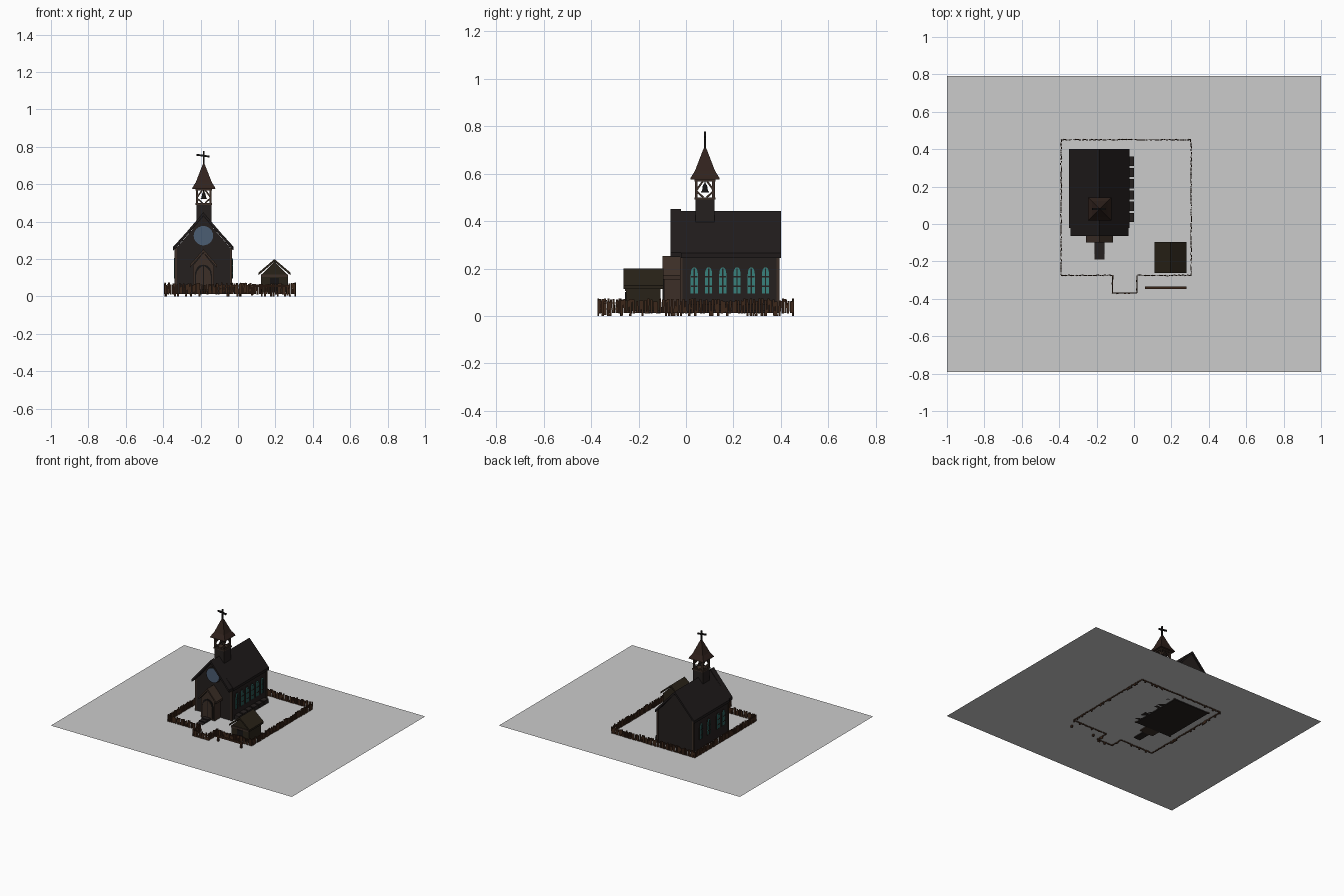
import bpy, bmesh, math, random
from mathutils import Matrix, Vector

if "Cube" in bpy.data.objects:
    bpy.data.objects.remove(bpy.data.objects["Cube"])
random.seed(4)

def mat(name, r, g, b):
    m = bpy.data.materials.new(name)
    m.diffuse_color = (r, g, b, 1)
    m.use_nodes = True
    m.node_tree.nodes["Principled BSDF"].inputs["Base Color"].default_value = m.diffuse_color
    return m

WALL = mat("dark_wall", .018, .014, .013)
ROOF = mat("dark_roof", .014, .011, .011)
BROWN = mat("brown_wood", .045, .028, .02)
TILE = mat("spire_tile", .03, .016, .012)
SHED = mat("shed_wood", .022, .016, .009)
FENCE = mat("fence_wood", .045, .02, .01)
GLASS = mat("teal_glass", .04, .22, .2)
ROSE = mat("blue_glass", .07, .11, .17)
BLACK = mat("iron", .008, .007, .007)

def finish(name, bm, m=None):
    bmesh.ops.recalc_face_normals(bm, faces=bm.faces)
    me = bpy.data.meshes.new(name)
    bm.to_mesh(me)
    bm.free()
    ob = bpy.data.objects.new(name, me)
    bpy.context.collection.objects.link(ob)
    if m:
        me.materials.append(m)
    return ob

def add_box(bm, x0, x1, y0, y1, z0, z1):
    mx = Matrix.Translation(((x0+x1)/2, (y0+y1)/2, (z0+z1)/2)) @ Matrix.Diagonal((x1-x0, y1-y0, z1-z0, 1))
    bmesh.ops.create_cube(bm, size=1, matrix=mx)

def box(name, m, *dims):
    bm = bmesh.new()
    add_box(bm, *dims)
    return finish(name, bm, m)

def add_prism(bm, prof, a, b, axis='y'):
    """Extrude a (u, z) outline from a to b along the axis."""
    f = (lambda u, t, z: (u, t, z)) if axis == 'y' else (lambda u, t, z: (t, u, z))
    A = [bm.verts.new(f(u, a, z)) for u, z in prof]
    B = [bm.verts.new(f(u, b, z)) for u, z in prof]
    bm.faces.new(A)
    bm.faces.new(B[::-1])
    for i in range(len(prof)):
        j = (i+1) % len(prof)
        bm.faces.new((A[i], B[i], B[j], A[j]))

def prism(name, m, prof, a, b, axis='y'):
    bm = bmesh.new()
    add_prism(bm, prof, a, b, axis)
    return finish(name, bm, m)

def house(cx, hw, z0, ze, za):
    return [(cx-hw, z0), (cx+hw, z0), (cx+hw, ze), (cx, za), (cx-hw, ze)]

def vee(cx, hw, ze, za, t):
    return [(cx-hw, ze), (cx, za), (cx+hw, ze), (cx+hw, ze-t), (cx, za-t), (cx-hw, ze-t)]

def arch(cu, hw, z0, zs, zt, n=4):
    """Pointed arch outline."""
    side = [(hw*math.cos(k/n*math.pi/2)**.8, zs+(zt-zs)*math.sin(k/n*math.pi/2)) for k in range(n)]
    return [(cu-hw, z0), (cu+hw, z0)] + [(cu+u, z) for u, z in side] + [(cu, zt)] + \
           [(cu-u, z) for u, z in side[::-1]]

def beam(bm, p, q, w):
    p, q = Vector(p), Vector(q)
    d = q-p
    mx = Matrix.Translation((p+q)/2) @ d.to_track_quat('Z', 'Y').to_matrix().to_4x4() @ Matrix.Diagonal((w, w, d.length, 1))
    bmesh.ops.create_cube(bm, size=1, matrix=mx)

# ground sheet
bm = bmesh.new()
bmesh.ops.create_grid(bm, x_segments=1, y_segments=1, size=1,
                      matrix=Matrix.Translation((0, 0, .02)) @ Matrix.Diagonal((1, .79, 1, 1)))
finish("ground_sheet", bm)

# church hall
CX = -.185
prism("church_walls", WALL, house(CX, .148, .013, .255, .425), -.022, .39)
prism("church_roof", ROOF, vee(CX, .162, .265, .443, .02), -.022, .40)
prism("front_overhang", ROOF, vee(CX, .155, .268, .45, .02), -.065, -.022)
bm = bmesh.new()
for x in (CX-.148, CX+.148):
    for y in (-.02, .388):
        add_box(bm, x-.006, x+.006, y-.006, y+.006, .013, .26)
finish("corner_boards", bm, BROWN)

# round front window with ring
for name, m, r, y0, y1 in (("round_window", ROSE, .052, -.034, -.02), ("round_window_ring", WALL, .058, -.03, -.02)):
    prism(name, m, [(CX+r*math.cos(i*math.pi/12), .325+r*math.sin(i*math.pi/12)) for i in range(24)], y0, y1)

# side windows: glass, frame and bars
def window(y, side):
    x = CX + side*.148
    o = lambda d: x + side*d
    prism("window_frame", WALL, arch(y, .019, .09, .175, .212), o(0), o(.004), 'x')
    prism("window_glass", GLASS, arch(y, .015, .095, .175, .205), o(0), o(.008), 'x')
    bm = bmesh.new()
    a, b = sorted((o(0), o(.01)))
    add_box(bm, a, b, y-.003, y+.003, .095, .2)
    for z in (.125, .165):
        add_box(bm, a, b, y-.014, y+.014, z-.003, z+.003)
    finish("window_bars", bm, WALL)

for i in range(6):
    window(.035+.06*i, 1)
    box("planter_box", WALL, -.037, 0, .01+.06*i, .06+.06*i, .02, .05)
for y in (.035, .1, .21, .3):
    window(y, -1)

# porch with double door and steps
prism("porch_walls", BROWN, house(CX, .056, .013, .165, .235), -.092, -.02)
prism("porch_roof", BROWN, vee(CX, .072, .17, .252, .016), -.1, -.022)
prism("door_frame", BLACK, arch(CX, .046, .03, .11, .17), -.096, -.09)
for s in (-1, 1):
    prism("door_leaf", BROWN, [(CX+s*u, z) for u, z in ((.003, .03), (.04, .03), (.04, .11), (.034, .135), (.02, .152), (.003, .163))],
          -.099, -.094)
for i in range(3):
    box("step", WALL, CX-.026, CX+.026, -.19+.03*i, -.09, .013, .023+.007*i)

# bell tower
TX, TY = -.183, .08
box("tower_base", WALL, TX-.04, TX+.04, TY-.04, TY+.04, .36, .495)
box("tower_ledge", BROWN, TX-.045, TX+.045, TY-.045, TY+.045, .49, .5)
box("tower_top_plate", BROWN, TX-.045, TX+.045, TY-.045, TY+.045, .567, .58)
bm = bmesh.new()
c = [(TX+a*.036, TY+b*.036) for a, b in ((-1, -1), (1, -1), (1, 1), (-1, 1))]
for i in range(4):
    p, q = Vector(c[i]), Vector(c[(i+1) % 4])
    beam(bm, (*p, .495), (*p, .57), .011)
    for s, e in ((p, q), (q, p)):
        for z0, z1 in ((.53, .57), (.525, .5)):
            beam(bm, (*s, z0), (*s.lerp(e, .4), z1), .008)
finish("belfry_posts", bm, BROWN)

def rings(name, m, prof, n, cx, cy, rot=0):
    """Lathe an (r, z) profile with n sides."""
    bm = bmesh.new()
    R = [[bm.verts.new((cx+r*math.cos(rot+2*math.pi*i/n), cy+r*math.sin(rot+2*math.pi*i/n), z)) for i in range(n)]
         for r, z in prof]
    for a, b in zip(R, R[1:]):
        for i in range(n):
            j = (i+1) % n
            bm.faces.new((a[i], a[j], b[j], b[i]))
    bm.faces.new(R[0])
    bm.faces.new(R[-1])
    return finish(name, bm, m)

k = math.sqrt(2)
rings("spire", TILE, [(.062*k, .575), (.06*k, .583), (.042*k, .612), (.012*k, .69), (.006*k, .705)], 4, TX, TY, math.pi/4)
rings("bell", BLACK, [(.018, .52), (.012, .53), (.009, .55), (.003, .558), (.003, .57)], 12, TX, TY)
bm = bmesh.new()
add_box(bm, TX-.005, TX+.005, TY-.005, TY+.005, .69, .778)
beam(bm, (TX-.04, TY, .758), (TX+.03, TY, .748), .01)
finish("roof_cross", bm, BLACK)

# small shed
SX = .195
prism("shed_walls", SHED, house(SX, .072, .021, .115, .185), -.252, -.108)
prism("shed_roof", SHED, vee(SX, .085, .128, .2, .014), -.263, -.095)
box("shed_lintel", BROWN, SX-.072, SX+.072, -.258, -.25, .105, .118)
box("shed_door", BLACK, SX-.025, SX+.025, -.256, -.25, .021, .1)

# hitching rail
bm = bmesh.new()
add_box(bm, .06, .28, -.348, -.334, .05, .062)
for x in (.075, .265):
    add_box(bm, x-.006, x+.006, -.347, -.335, .005, .055)
finish("hitching_rail", bm, FENCE)

# picket fence around the yard, with a stepped-out front gate
path = [(-.115, -.275), (-.39, -.275), (-.39, .45), (.305, .45), (.305, -.275), (.015, -.275),
        (.015, -.37), (-.115, -.37), (-.115, -.275)]
bm = bmesh.new()
for n, (p, q) in enumerate(zip(path, path[1:])):
    p, q = Vector(p), Vector(q)
    ang = math.atan2((q-p).y, (q-p).x)
    count = round((q-p).length/.0122)
    for i in range(count):
        c = p.lerp(q, (i+.5)/count)
        z0 = random.choice((.013, .013, .013, .01, 0))
        z1 = random.uniform(.06, .074)
        mx = Matrix.Translation((c.x+random.uniform(-.002, .002), c.y+random.uniform(-.002, .002), (z0+z1)/2)) \
            @ Matrix.Rotation(ang, 4, 'Z') @ Matrix.Rotation(random.uniform(-.06, .06), 4, 'Y') \
            @ Matrix.Diagonal((.0095, .005, z1-z0, 1))
        bmesh.ops.create_cube(bm, size=1, matrix=mx)
    if n >= 5:
        for z in (.03, .055):
            beam(bm, (*p, z), (*q, z), .005)
finish("picket_fence", bm, FENCE)
